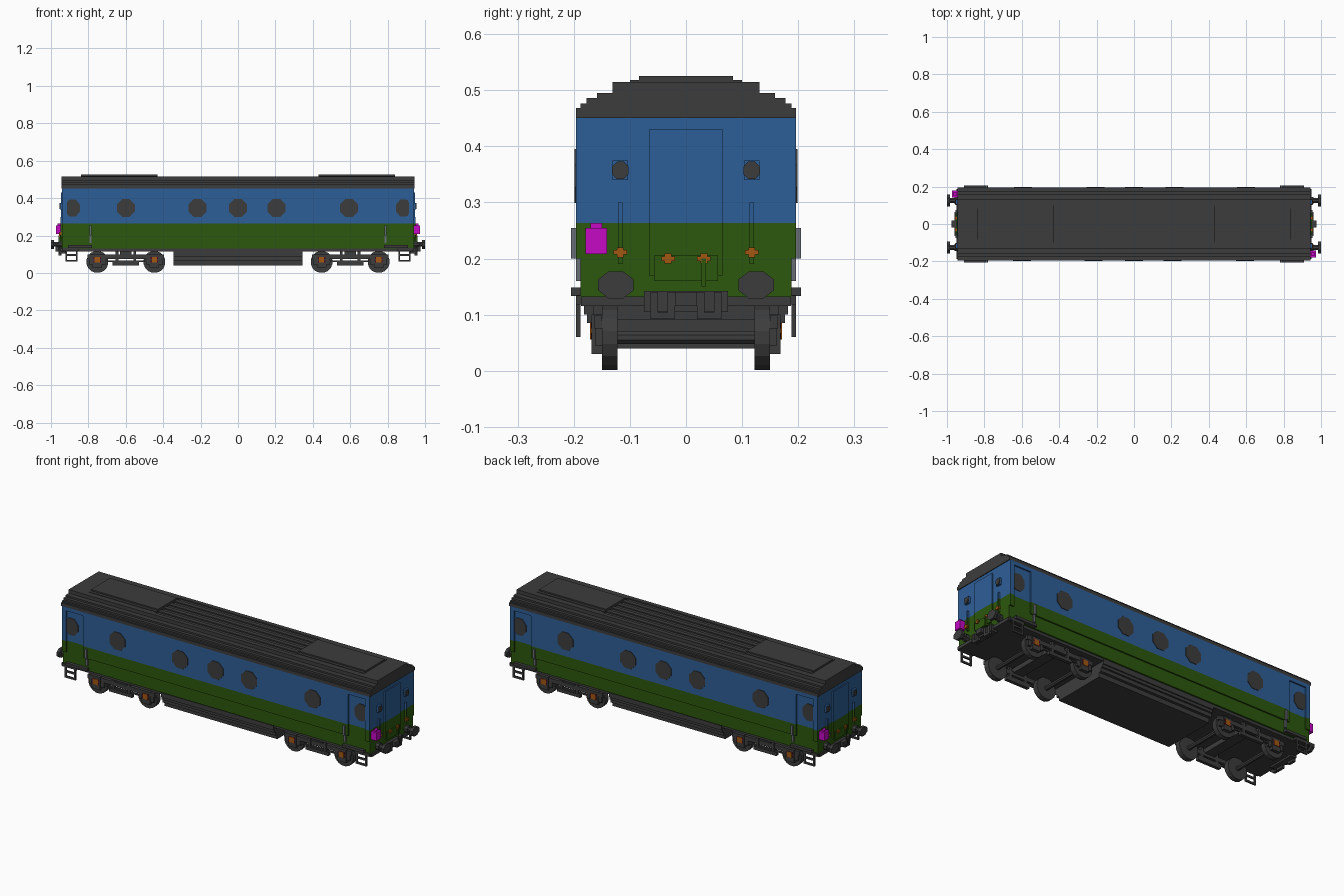
import bpy, bmesh, math
from mathutils import Matrix, Vector

cube = bpy.data.objects.get("Cube")
if cube:
    bpy.data.objects.remove(cube, do_unlink=True)


def material(name, r, g, b):
    m = bpy.data.materials.new(name)
    m.use_nodes = True
    m.diffuse_color = (r, g, b, 1)
    m.node_tree.nodes["Principled BSDF"].inputs["Base Color"].default_value = (r, g, b, 1)
    return m


DARK = material("dark grey", 0.046, 0.046, 0.046)
BLUE = material("blue", 0.027, 0.112, 0.31)
GREEN = material("green", 0.025, 0.097, 0.004)
MAGENTA = material("magenta", 0.56, 0.003, 0.56)
ORANGE = material("orange brown", 0.36, 0.095, 0.006)
MAROON = material("maroon", 0.08, 0.002, 0.012)
GREY = material("mid grey", 0.14, 0.155, 0.18)

# Sign pairs for repeating parts: once, turned half round, or on all four corners
ONE = [(1, 1)]
TURN = [(1, 1), (-1, -1)]
ENDS = [(1, 1), (-1, 1)]
SIDES = [(1, 1), (1, -1)]
QUAD = [(1, 1), (-1, 1), (1, -1), (-1, -1)]


def finish(name, mat, bm):
    bmesh.ops.recalc_face_normals(bm, faces=bm.faces)
    me = bpy.data.meshes.new(name)
    bm.to_mesh(me)
    bm.free()
    me.materials.append(mat)
    ob = bpy.data.objects.new(name, me)
    bpy.context.collection.objects.link(ob)
    return ob


def boxes(name, mat, items, copies=ONE):
    """Boxes given as (x0, x1, y0, y1, z0, z1), repeated by sign pairs."""
    bm = bmesh.new()
    for x0, x1, y0, y1, z0, z1 in items:
        for sx, sy in copies:
            c = Vector((sx * (x0 + x1) / 2, sy * (y0 + y1) / 2, (z0 + z1) / 2))
            size = Matrix.Diagonal((abs(x1 - x0), abs(y1 - y0), abs(z1 - z0), 1))
            bmesh.ops.create_cube(bm, size=1, matrix=Matrix.Translation(c) @ size)
    return finish(name, mat, bm)


def discs(name, mat, items, sides, axis, copies):
    """Cylinders given as (centre, radius a, radius b, depth) along x or y."""
    bm = bmesh.new()
    for (x, y, z), ra, rb, depth in items:
        for sx, sy in copies:
            turn = Matrix.Rotation(math.pi / 2, 4, 'X' if axis == 'y' else 'Y')
            spin = Matrix.Rotation(math.pi / sides, 4, 'Z')
            # ra is the horizontal half-size, rb the vertical one
            shape = Matrix.Diagonal((ra, 1, rb, 1) if axis == 'y' else (1, ra, rb, 1))
            m = Matrix.Translation((sx * x, sy * y, z)) @ shape @ turn @ spin
            bmesh.ops.create_cone(bm, cap_ends=True, segments=sides, radius1=1,
                                  radius2=1, depth=depth, matrix=m)
    return finish(name, mat, bm)


# ---- Body: inner core plus raised side skins that leave the doors recessed
SPLIT = 0.263
for label, mat, z0, z1 in (("lower", GREEN, 0.13, SPLIT), ("upper", BLUE, SPLIT, 0.45)):
    boxes(f"{label}_body", mat, [(-0.94, 0.94, -0.188, 0.188, z0, z1)])
    s0 = max(z0, 0.2)
    skin = [(-0.81, 0.81, 0.186, 0.196, s0, z1)]
    boxes(f"{label}_side_skin", mat, skin, SIDES)
    boxes(f"{label}_corner_post", mat, [(0.915, 0.94, 0.186, 0.196, s0, z1)], QUAD)
    boxes(f"{label}_end_door", mat, [(0.93, 0.947, -0.066, 0.066, max(z0, 0.17), min(z1, 0.43))], ENDS)
boxes("door_header", BLUE, [(0.80, 0.93, 0.186, 0.196, 0.43, 0.45)], QUAD)
boxes("end_pipe_upper", BLUE, [(0.93, 0.95, 0.113, 0.121, SPLIT, 0.30)], QUAD)
boxes("end_pipe_lower", GREEN, [(0.93, 0.95, 0.113, 0.121, 0.19, SPLIT)], QUAD)
boxes("gangway_step", GREEN, [(0.93, 0.952, -0.057, 0.057, 0.16, 0.205)], ENDS)
boxes("brake_pipe", GREEN, [(0.94, 0.96, 0.028, 0.036, 0.15, 0.20)], TURN)

# ---- Windows
discs("side_windows", DARK,
      [((x, 0.195 * -1, 0.347), 0.052, 0.052, 0.008) for x in (-0.6, -0.217, 0, 0.206, 0.594)],
      8, 'y', TURN)
discs("door_windows", DARK, [((0.885, 0.187, 0.347), 0.043, 0.05, 0.008)], 8, 'y', QUAD)
boxes("end_window_frame", BLUE,
      [(0.93, 0.952, 0.103, 0.131, 0.34, 0.375)], QUAD)
discs("end_window", DARK, [((0.951, 0.117, 0.357), 0.016, 0.017, 0.008)], 8, 'x', QUAD)

# ---- Roof: stepped arch extruded along the coach
steps = [(0.196, 0.45), (0.196, 0.468), (0.188, 0.468), (0.188, 0.476), (0.177, 0.476),
         (0.177, 0.486), (0.159, 0.486), (0.159, 0.495), (0.131, 0.495), (0.131, 0.509)]
outline = steps + [(-y, z) for y, z in reversed(steps)]
bm = bmesh.new()
face = bm.faces.new([bm.verts.new((-0.944, y, z)) for y, z in outline])
side = bmesh.ops.extrude_face_region(bm, geom=[face])["geom"]
bmesh.ops.translate(bm, vec=(1.888, 0, 0), verts=[v for v in side if isinstance(v, bmesh.types.BMVert)])
finish("roof", DARK, bm)
boxes("roof_end_cap", DARK, [(0.43, 0.944, -0.131, 0.131, 0.505, 0.515)], ENDS)
boxes("roof_hatch", DARK, [(0.43, 0.84, -0.10, 0.10, 0.51, 0.518),
                           (0.43, 0.84, -0.084, 0.084, 0.51, 0.525)], ENDS)
boxes("roof_ribs", DARK, [(-0.43, 0.43, y - 0.012, y + 0.012, 0.50, 0.515)
                          for y in (-0.119, -0.072, -0.024, 0.024, 0.072, 0.119)])

# ---- Underframe and equipment box
boxes("underframe", DARK, [(-0.94, 0.94, -0.18, 0.18, 0.115, 0.132)])
boxes("equipment_box", DARK, [(-0.345, 0.345, -w, w, z, 0.125)
                              for w, z in ((0.182, 0.1), (0.176, 0.085), (0.166, 0.065), (0.15, 0.04))])

# ---- Bogies
WHEELS = (0.447, 0.752)
discs("wheels", DARK, [((x, 0.136, 0.059), 0.059, 0.059, 0.028) for x in WHEELS], 16, 'y', QUAD)
discs("axles", DARK, [((x, 0, 0.059), 0.012, 0.012, 0.26) for x in WHEELS], 8, 'y', ENDS)
frame = [(0.395, 0.805, 0.15, 0.164, 0.075, 0.098),
         (0.53, 0.67, 0.15, 0.168, 0.04, 0.058),
         (0.545, 0.56, 0.15, 0.166, 0.05, 0.118), (0.64, 0.655, 0.15, 0.166, 0.05, 0.118),
         (0.48, 0.72, 0.15, 0.16, 0.058, 0.066),
         (0.57, 0.63, 0, 0.16, 0.09, 0.12)]
for x in WHEELS:
    frame += [(x - 0.045, x + 0.045, 0.15, 0.162, 0.045, 0.095),
              (x - 0.025, x + 0.025, 0.15, 0.168, 0.03, 0.1)]
boxes("bogie_frame", DARK, frame, QUAD)
boxes("axle_box", MAROON, [(x - 0.02, x + 0.02, 0.155, 0.1695, z, z + 0.011)
                           for x in WHEELS for z in (0.056, 0.075)], QUAD)
boxes("axle_box_cover", ORANGE, [(x - 0.014, x + 0.014, 0.16, 0.171, 0.056, 0.086)
                                 for x in WHEELS], QUAD)

# ---- Doorway steps and handrails
boxes("ladder", DARK, [(0.857, 0.867, 0.188, 0.196, 0.06, 0.135), (0.913, 0.923, 0.188, 0.196, 0.06, 0.135),
                       (0.857, 0.923, 0.188, 0.196, 0.06, 0.07), (0.857, 0.923, 0.188, 0.196, 0.09, 0.1),
                       (0.85, 0.94, 0.175, 0.196, 0.118, 0.134)], QUAD)
boxes("door_step", DARK, [(0.78, 0.91, 0.186, 0.205, 0.133, 0.148)], QUAD)
boxes("handrail", GREY, [(0.782, 0.794, 0.19, 0.205, 0.2, 0.254),
                         (0.782, 0.794, 0.186, 0.196, 0.16, 0.2)], QUAD)

# ---- Buffers and couplings
discs("buffer_head", DARK, [((0.992, 0.125, 0.153), 0.034, 0.026, 0.016)], 8, 'x', QUAD)
discs("buffer_shaft", DARK, [((0.965, 0.125, 0.153), 0.014, 0.013, 0.06),
                             ((0.945, 0.125, 0.153), 0.02, 0.02, 0.03)], 8, 'x', QUAD)
boxes("headstock", DARK, [(0.925, 0.948, -0.187, 0.187, 0.115, 0.132),
                          (0.92, 0.955, -0.075, 0.075, 0.105, 0.142),
                          (0.94, 0.975, -0.02, 0.02, 0.115, 0.14)], ENDS)
boxes("coupling_hose", DARK, [(0.945, 0.96, 0.02, 0.033, 0.1, 0.14), (0.945, 0.96, 0.05, 0.063, 0.1, 0.14),
                              (0.945, 0.96, 0.02, 0.063, 0.092, 0.104)], QUAD)
boxes("pipe_valves", ORANGE, [(0.945, 0.958, y - 0.012, y + 0.012, z - 0.004, z + 0.004)
                              for y, z in ((0.117, 0.211), (0.032, 0.2))]
      + [(0.945, 0.958, y - 0.006, y + 0.006, z - 0.009, z + 0.009)
         for y, z in ((0.117, 0.211), (0.032, 0.2))], QUAD)

# ---- Tail lamps
boxes("tail_lamp", MAGENTA, [(0.94, 0.973, -0.179, -0.141, 0.208, 0.254),
                             (0.948, 0.965, -0.17, -0.15, 0.254, 0.263)], TURN)
